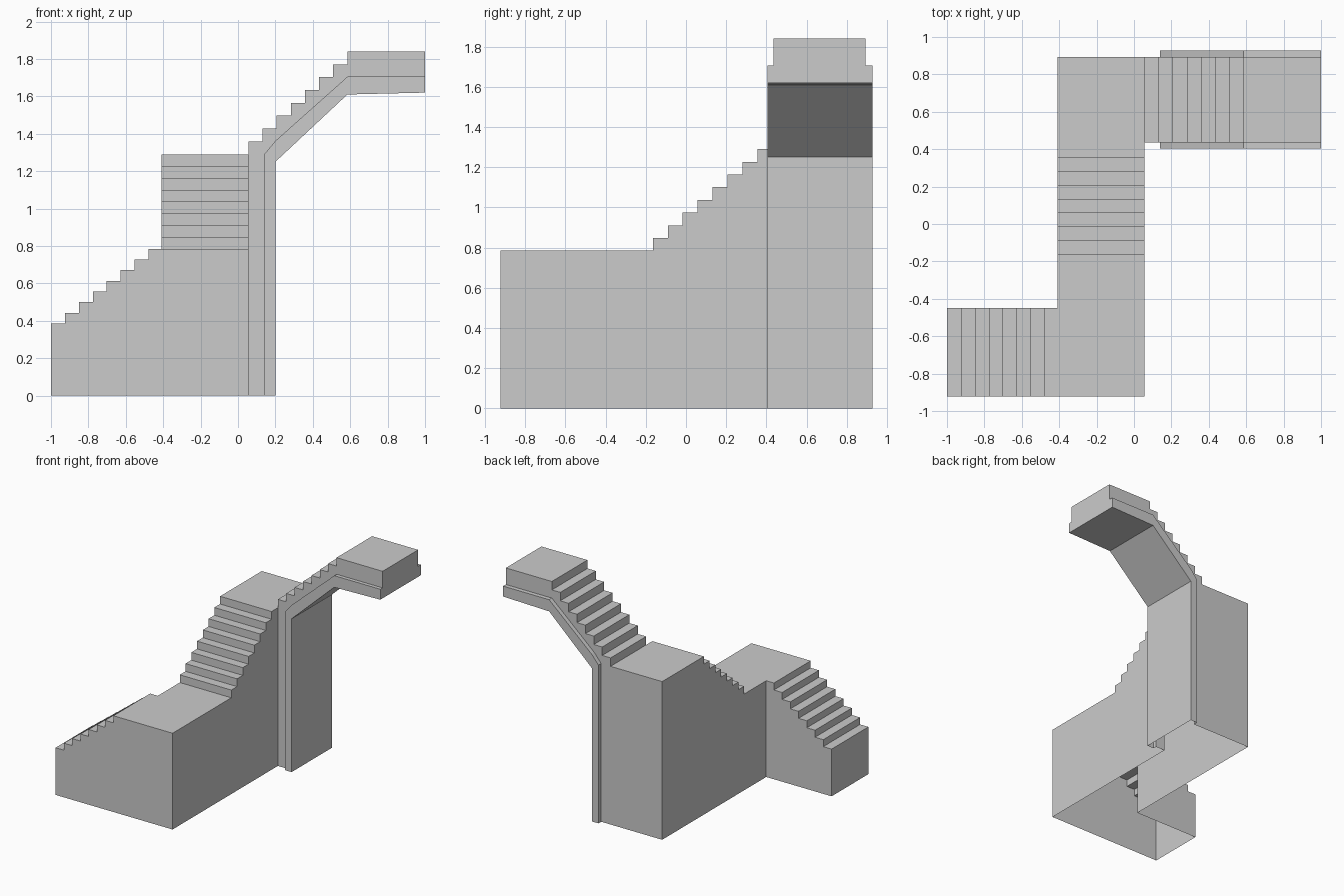
import bpy, bmesh
from mathutils import Vector

if "Cube" in bpy.data.objects:
    bpy.data.objects.remove(bpy.data.objects["Cube"])


def stairs(start, z0, run, rise, n):
    """Stepped outline: n risers, ends on top of the last riser."""
    pts = []
    for i in range(n):
        c = start + i * run
        pts += [(c, z0 + i * rise), (c, z0 + (i + 1) * rise)]
    return pts


def shell(name, axis, strips, caps):
    """strips: (path, lo, hi) swept along axis; caps: (polygon, position, outward sign)."""
    bm = bmesh.new()

    def co(p, t):
        return Vector((p[0], t, p[1])) if axis == 'y' else Vector((t, p[0], p[1]))

    for path, lo, hi in strips:
        for a, b in zip(path, path[1:]):
            q = [co(a, lo), co(b, lo), co(b, hi), co(a, hi)]
            if axis == 'x':
                q.reverse()
            bm.faces.new([bm.verts.new(v) for v in q])
    for poly, t, sign in caps:
        f = bm.faces.new([bm.verts.new(co(p, t)) for p in poly])
        f.normal_update()
        out = Vector((0, sign, 0)) if axis == 'y' else Vector((sign, 0, 0))
        if f.normal.dot(out) < 0:
            f.normal_flip()
    bmesh.ops.remove_doubles(bm, verts=bm.verts, dist=1e-4)
    me = bpy.data.meshes.new(name)
    bm.to_mesh(me)
    bm.free()
    ob = bpy.data.objects.new(name, me)
    bpy.context.collection.objects.link(ob)


def grounded(path):
    """Close a path down to the floor."""
    out = list(path)
    if path[-1][1] > 0:
        out.append((path[-1][0], 0))
    if path[0][1] > 0:
        out.append((path[0][0], 0))
    return out


L, R = -0.41, 0.055          # main body sides
F, B = -0.922, 0.893         # main body front and back
Y1, Y2 = -0.448, 0.435       # inner edge of lower flight, near edge of upper flight
Z1, Z2 = 0.785, 1.29         # landing heights

# Lower flight, open underneath and open to the landing
low = [(-1, 0), (-1, 0.385)] + stairs(-0.925, 0.385, 0.0743, 0.0571, 7) + [(L, Z1)]
shell("lower_flight", 'y', [(low, F, Y1)], [(grounded(low), F, -1), (grounded(low), Y1, 1)])

# First landing
land = [(F, 0), (F, Z1), (Y1, Z1)]
shell("first_landing", 'x', [(land, L, R)], [(grounded(land), R, 1)])

# Middle flight
mid = [(Y1, Z1)] + stairs(-0.165, Z1, 0.0743, 0.0631, 8) + [(Y2, Z2)]
shell("middle_flight", 'x', [(mid, L, R)], [(grounded(mid), R, 1), (grounded(mid), L, -1)])

# Second landing
top = [(Y2, Z2), (B, Z2), (B, 0)]
shell("second_landing", 'x', [(top, L, R)], [(grounded(top), L, -1)])

# Upper flight with its overhanging platform
soffit = [(0.14, 0), (0.14, Z2), (0.2, 1.362), (0.585, 1.705), (1, 1.705)]
up = stairs(R, Z2, 0.0757, 0.0688, 8) + [(1, 1.84), (1, 1.705)]
side = [(R, 0)] + up + soffit[-2::-1]
shell("upper_flight", 'y', [(up, Y2, B)], [(side, Y2, -1), (side, B, 1)])

# Wider support band below the upper flight
under = [(1, 1.705), (1, 1.62), (0.585, 1.61), (0.2, 1.25), (0.2, 0)]
band = soffit + under[1:]
shell("support_band", 'y',
      [(under, 0.405, 0.928), (soffit, 0.405, Y2), (soffit, B, 0.928)],
      [(band, 0.405, -1), (band, 0.928, 1)])
